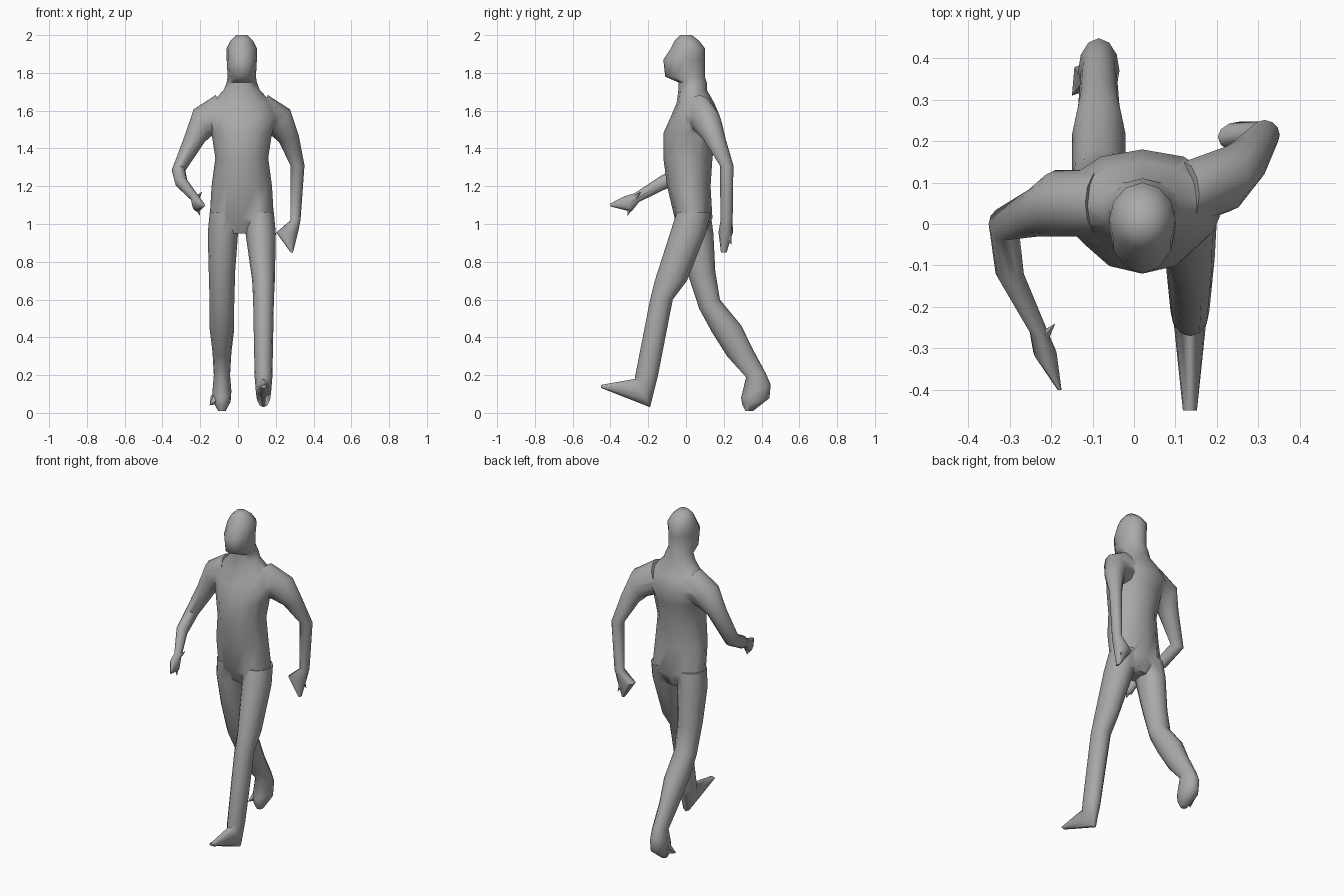
import bpy, bmesh, math
from mathutils import Vector, Euler

old = bpy.data.objects.get("Cube")
if old:
    bpy.data.objects.remove(old, do_unlink=True)

grey = bpy.data.materials.new("matte grey")
grey.use_nodes = True
shade = (0.4, 0.4, 0.4, 1)
grey.diffuse_color = shade
for node in grey.node_tree.nodes:
    if node.type == 'BSDF_PRINCIPLED':
        node.inputs["Base Color"].default_value = shade

# All part sizes below are in hundredths of a unit, angles in degrees
UNIT = 0.01
SIDES = 12


def oval(bm, x, y, z, half_width, half_depth, tilt=0, roll=0):
    """Ring of vertices, tilted about x and rolled about y."""
    rotation = Euler((math.radians(tilt), math.radians(roll), 0)).to_matrix()
    centre = Vector((x, y, z))
    ring = []
    for i in range(SIDES):
        angle = math.tau * i / SIDES
        offset = Vector((half_width * math.cos(angle), half_depth * math.sin(angle), 0))
        ring.append(bm.verts.new((centre + rotation @ offset) * UNIT))
    return ring


def loft(name, sections):
    """Closed skin stretched through a row of ovals."""
    bm = bmesh.new()
    rings = [oval(bm, *section) for section in sections]
    for low, high in zip(rings, rings[1:]):
        for i in range(SIDES):
            j = (i + 1) % SIDES
            bm.faces.new((low[i], low[j], high[j], high[i]))
    bm.faces.new(rings[0])
    bm.faces.new(rings[-1])
    bmesh.ops.recalc_face_normals(bm, faces=bm.faces)
    mesh = bpy.data.meshes.new(name)
    bm.to_mesh(mesh)
    bm.free()
    mesh.materials.append(grey)
    part = bpy.data.objects.new(name, mesh)
    bpy.context.collection.objects.link(part)
    return part


def spike(name, base, tip, radius):
    """Pointed finger, thumb or toe."""
    base, tip = Vector(base) * UNIT, Vector(tip) * UNIT
    along = tip - base
    bpy.ops.mesh.primitive_cone_add(
        vertices=5, radius1=radius * UNIT, depth=along.length,
        location=(base + tip) / 2,
        rotation=along.to_track_quat('Z', 'Y').to_euler())
    part = bpy.context.object
    part.name = name
    part.data.materials.append(grey)
    return part


def leg(name, side, x, sections):
    """Hip common to both legs, then one leg's own sections in its plane."""
    hip = [(2 + side * 9, 4, 106, 8, 9),
           (2 + side * 10, 3 - side * 2, 95, 8, 9.5)]
    return loft(name, hip + [(x, *section) for section in sections])


def arm(name, side, sections):
    """Sloping shoulder common to both arms, then one arm's own sections."""
    shoulder = [(2 + side * 10, 6 + side, 159, 10, 8, 0, side * -68),
                (2 + side * 21, 8 + side * 3, 153.5, 8.5, 8, 0, side * -58),
                (2 + side * 25, 9 + side * 6, 145, 5.5, 6, 0, side * -20)]
    return loft(name, shoulder + sections)


# Torso, neck and head: height, half width, front and back
outline = [(95, 9, -2, 10), (103, 17, -6, 14), (120, 16, -10, 13),
           (135, 14, -12, 14), (148, 16, -12, 16), (157, 20, -8, 18),
           (164, 16, -5, 15), (171, 9.5, -4, 11), (175, 8, -4, 11),
           (178, 7.5, -11, 10), (187, 8, -12, 10), (193, 8, -8, 10),
           (197, 6, -6, 7), (200, 3, -3, 3)]
body = loft("body", [(2, (front + back) / 2, z, width, (back - front) / 2)
                     for z, width, front, back in outline])

# Forward leg, with the foot drawn out to a point
left_leg = leg("left_leg", 1, 13.5, [
    (-8, 70, 6, 8.5), (-13, 60, 5.5, 6), (-21, 19, 4.7, 6),
    (-23, 10.5, 4, 8.5, -62), (-45, 14, 1.7, 0.8, -86)])

# Trailing leg, with the heel raised
right_leg = leg("right_leg", -1, -8.5, [
    (8, 75, 7, 7.5), (12.5, 57.5, 6.5, 6, 24), (21.5, 44.5, 6.5, 8, 12),
    (28.5, 32, 5, 7, 17), (37, 20, 4.3, 5.3, 12), (37, 11.5, 5, 8.6, 24),
    (37, 6, 4.6, 7.4, 14), (33.5, 1, 2, 2)])
right_toe = spike("right_toe", (-11, 36, 8), (-15, 31, 4), 4)

# Arm swung back, hanging straight from the elbow
left_arm = arm("left_arm", 1, [
    (31.5, 21.5, 131, 3.7, 3.6), (30.5, 21.5, 102, 2.6, 3.2),
    (26, 21, 95.5, 5.8, 3.8), (28.5, 20, 85, 0.6, 1.5)])
left_finger = spike("left_finger", (27, 22, 96), (30, 24, 89), 2.5)

# Arm swung forward, bent at the elbow
right_arm = arm("right_arm", -1, [
    (-31.5, 0, 128.5, 3.6, 4.5, -28), (-30, -12, 122, 3.4, 3.7, -63),
    (-23, -26, 114, 2.2, 2.6, -63), (-21.5, -31, 110.5, 2.8, 4.5, -63),
    (-18, -40, 110, 0.5, 0.8, -80)])
right_finger = spike("right_finger", (-22, -29, 111), (-20, -31, 104), 2.2)
right_thumb = spike("right_thumb", (-22.5, -28, 113), (-19, -24, 117), 2)

# Fuse the limbs into one continuous skin
bpy.context.view_layer.objects.active = body
for part in (left_leg, right_leg, right_toe, left_arm, left_finger,
             right_arm, right_finger, right_thumb):
    union = body.modifiers.new("join " + part.name, 'BOOLEAN')
    union.operation = 'UNION'
    union.solver = 'EXACT'
    union.object = part
    bpy.ops.object.modifier_apply(modifier=union.name)
    bpy.data.objects.remove(part, do_unlink=True)

for other in bpy.context.selected_objects:
    other.select_set(False)
body.select_set(True)
bpy.ops.object.shade_smooth_by_angle(angle=math.radians(60))
